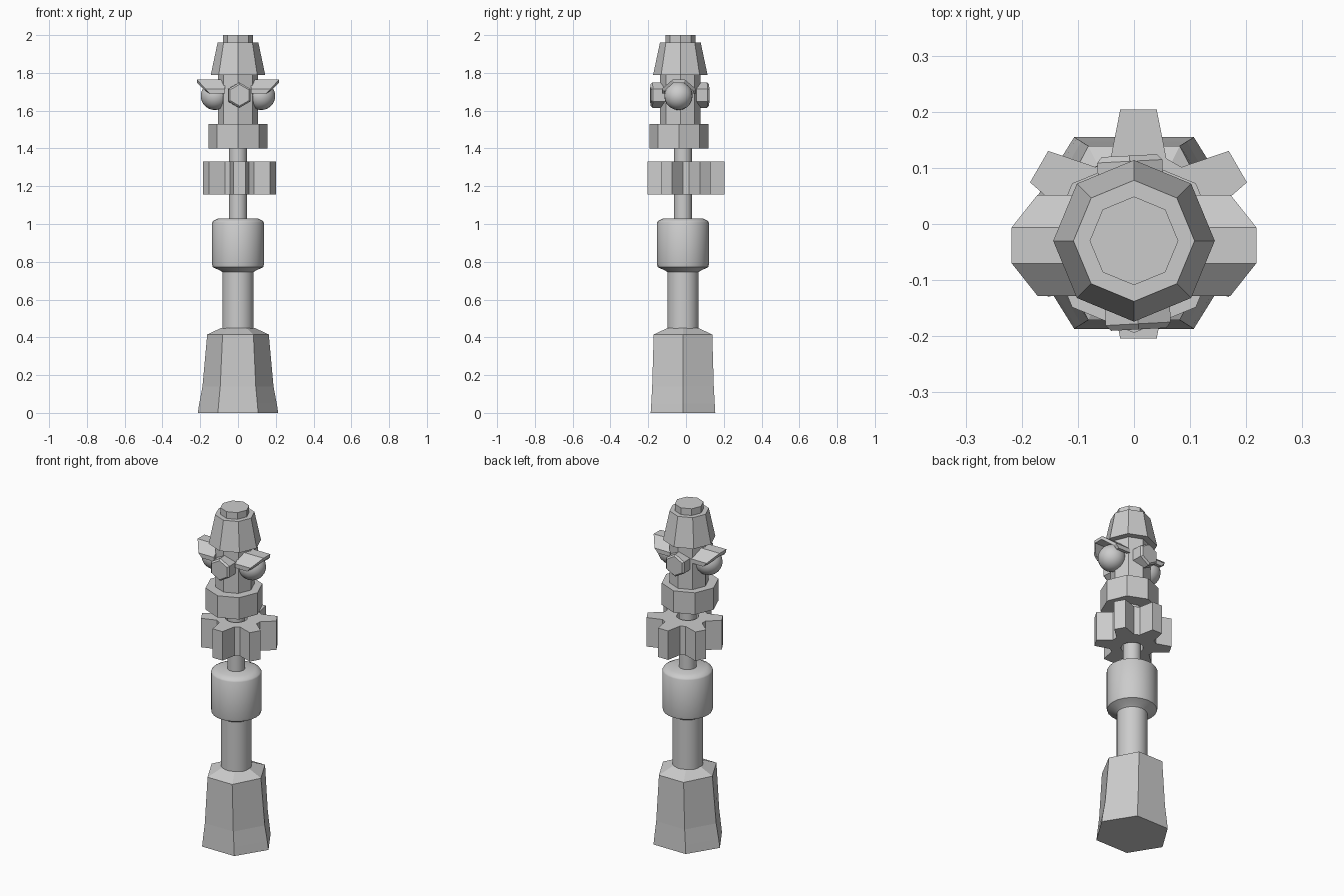
import bpy, bmesh
from math import sin, cos, pi, radians, sqrt
from mathutils import Matrix, Vector

if "Cube" in bpy.data.objects:
    bpy.data.objects.remove(bpy.data.objects["Cube"])


def make_object(name, bm, smooth=False):
    bmesh.ops.recalc_face_normals(bm, faces=bm.faces)
    me = bpy.data.meshes.new(name)
    bm.to_mesh(me)
    bm.free()
    ob = bpy.data.objects.new(name, me)
    bpy.context.collection.objects.link(ob)
    if smooth:
        bpy.ops.object.select_all(action='DESELECT')
        ob.select_set(True)
        bpy.context.view_layer.objects.active = ob
        bpy.ops.object.shade_smooth_by_angle(angle=radians(35))
    return ob


def loft(name, rings, smooth=False, matrix=None):
    """Skin a stack of equal-sized rings and cap both ends."""
    bm = bmesh.new()
    loops = [[bm.verts.new(p) for p in ring] for ring in rings]
    n = len(loops[0])
    for a, b in zip(loops, loops[1:]):
        for i in range(n):
            j = (i + 1) % n
            bm.faces.new((a[i], a[j], b[j], b[i]))
    bm.faces.new(loops[0])
    bm.faces.new(loops[-1])
    if matrix:
        bm.transform(matrix)
    return make_object(name, bm, smooth)


def ring(n, rx, ry, z, x=0, y=0, turn=0.0):
    return [(x + rx * cos(turn + 2 * pi * i / n),
             y + ry * sin(turn + 2 * pi * i / n), z) for i in range(n)]


def turned(name, n, profile, y, smooth=False, turn=0.0):
    return loft(name, [ring(n, r, r, z, 0, y, turn) for r, z in profile], smooth)


AXIS = -0.016   # lower shaft
HEAD = -0.033   # upper head

# Flared hexagonal foot: half width, half depth, height
k = 2 / sqrt(3)
foot = [(0.213, 0.171, 0.0), (0.205, 0.168, 0.05), (0.188, 0.163, 0.14),
        (0.163, 0.155, 0.415), (0.088, 0.080, 0.45)]
loft("foot", [ring(6, w, d * k, z, 0, AXIS) for w, d, z in foot])

# Round shaft with thick grip, then slim stem
turned("shaft", 24, [(0.083, 0.43), (0.083, 0.745), (0.092, 0.752), (0.134, 0.772),
                     (0.137, 0.785), (0.137, 1.008), (0.132, 1.016), (0.105, 1.03)],
       AXIS, True)
turned("stem", 20, [(0.048, 1.02), (0.048, 1.42)], AXIS, True)

# Six-toothed gear with a hole round the stem
outline = []
for t in range(6):
    a = radians(30 + 60 * t)
    for r, d in ((0.127, -23), (0.207, -9), (0.207, 9), (0.127, 23)):
        outline.append((r, a + radians(d)))
bm = bmesh.new()
levels = []
for z in (1.157, 1.33):
    outer = [bm.verts.new((0.008 + r * cos(a), 0.0 + r * sin(a), z)) for r, a in outline]
    inner = [bm.verts.new((0.06 * cos(a), AXIS + 0.06 * sin(a), z)) for r, a in outline]
    levels.append((outer, inner))
(o0, i0), (o1, i1) = levels
for i in range(24):
    j = (i + 1) % 24
    for a, b in ((o0, o1), (o1, i1), (i1, i0), (i0, o0)):
        bm.faces.new((a[i], a[j], b[j], b[i]))
make_object("gear", bm)

# Eight-sided head parts
turned("collar", 8, [(0.156, 1.40), (0.156, 1.53)], HEAD - 0.005)
turned("head_column", 8, [(0.107, 1.52), (0.107, 1.80)], HEAD + 0.003)
turned("head_cap", 8, [(0.144, 1.79), (0.108, 1.96)], HEAD + 0.003)
turned("cap_button", 8, [(0.079, 1.95), (0.079, 2.0)], HEAD + 0.003)

# Hexagonal studs on front and back
for name, side in (("front_stud", -1), ("back_stud", 1)):
    m = (Matrix.Translation((0, HEAD, 1.682)) @ Matrix.Rotation(radians(3), 4, 'Z')
         @ Matrix.Rotation(-side * pi / 2, 4, 'X'))
    loft(name, [ring(6, r, r, z, turn=pi / 2) for r, z in
                ((0.067, 0.07), (0.067, 0.145), (0.057, 0.155))], matrix=m)

# Round lamps on the sides, under slanted hoods
for name, side in (("left", -1), ("right", 1)):
    bm = bmesh.new()
    bmesh.ops.create_uvsphere(bm, u_segments=20, v_segments=12, radius=0.075,
                              matrix=Matrix.Translation((side * 0.122, -0.04, 1.678))
                              @ Matrix.Rotation(pi / 2, 4, 'Y'))
    make_object(name + "_lamp", bm, True)

    section = [(-0.09, 1.69, 0.15), (-0.09, 1.715, 0.172), (-0.032, 1.765, 0.218),
               (0.032, 1.765, 0.218), (0.09, 1.715, 0.172), (0.09, 1.69, 0.15)]
    bm = bmesh.new()
    near = [bm.verts.new((side * 0.07, -0.038 + h, z)) for h, z, x in section]
    far = [bm.verts.new((side * x, -0.038 + h, z)) for h, z, x in section]
    for i in range(5):
        bm.faces.new((near[i], near[i + 1], far[i + 1], far[i]))
    hood = make_object(name + "_hood", bm)
    # Make the shell face outward so it thickens inward
    top = hood.data.polygons[2]
    if top.normal.z < 0:
        hood.data.flip_normals()
    shell = hood.modifiers.new("thickness", 'SOLIDIFY')
    shell.thickness = 0.018
    shell.offset = -1
